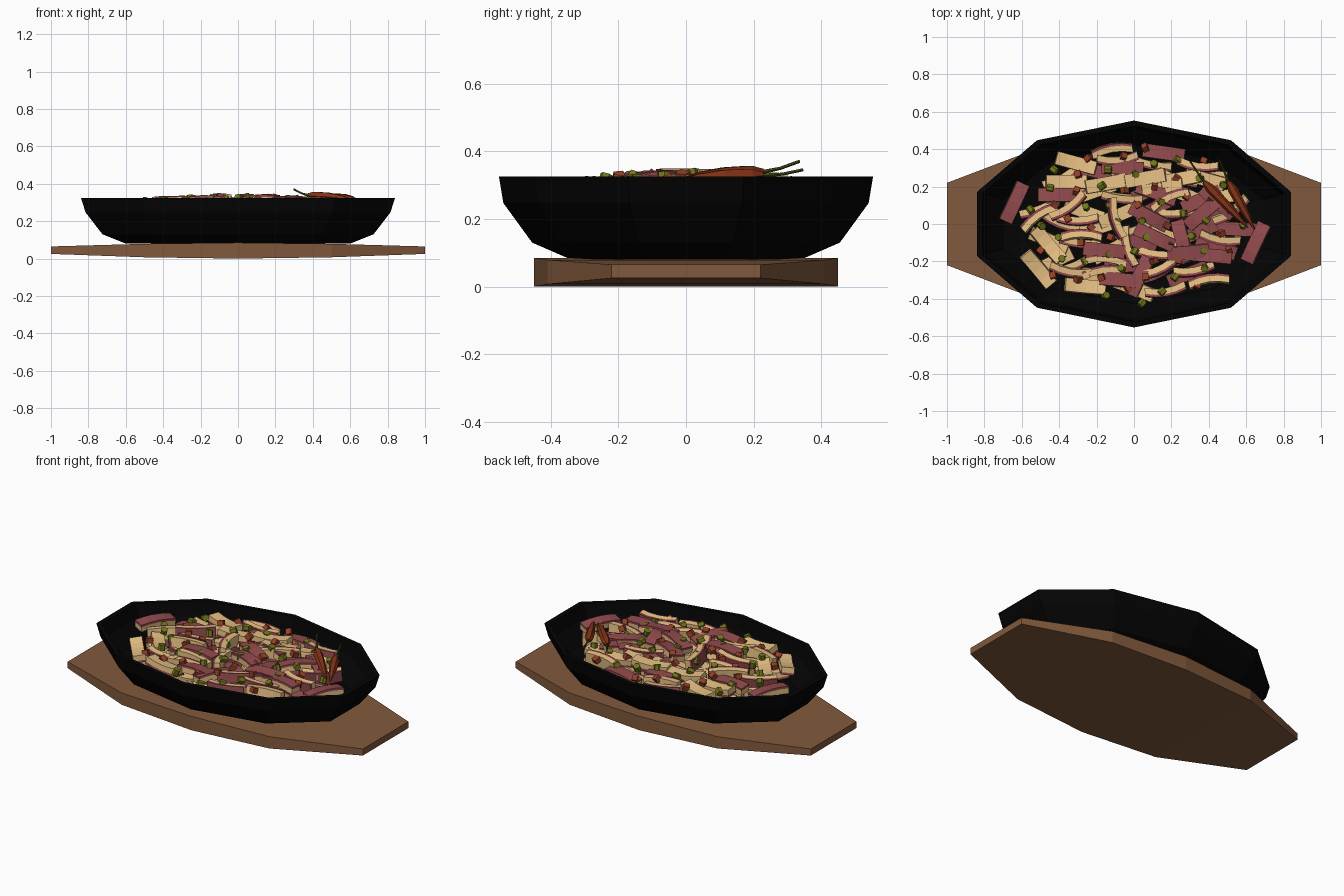
import bpy, bmesh, math, random
from mathutils import Vector, Euler

if "Cube" in bpy.data.objects:
    bpy.data.objects.remove(bpy.data.objects["Cube"])

random.seed(4)


def mat(name, r, g, b):
    m = bpy.data.materials.new(name)
    m.diffuse_color = (r, g, b, 1)
    m.use_nodes = True
    m.node_tree.nodes["Principled BSDF"].inputs["Base Color"].default_value = m.diffuse_color
    return m


WOOD = mat("wood", .22, .10, .045)
IRON = mat("cast_iron", .0012, .0012, .0013)
CREAM = mat("cream", .80, .53, .23)
MEAT = mat("meat", .29, .07, .075)
GREEN = mat("scallion", .16, .18, .01)
RED = mat("pepper", .30, .05, .02)
CHILI = mat("chili", .25, .035, .009)
STEM = mat("stem", .06, .08, .01)


def make_mesh(name, verts, faces, mats, ids=None):
    me = bpy.data.meshes.new(name)
    me.from_pydata([tuple(v) for v in verts], [], faces)
    for m in mats:
        me.materials.append(m)
    for p, i in zip(me.polygons, ids or []):
        p.material_index = i
    bm = bmesh.new()
    bm.from_mesh(me)
    bmesh.ops.recalc_face_normals(bm, faces=bm.faces)
    bm.to_mesh(me)
    bm.free()
    return me


def place(name, me, loc=(0, 0, 0), rot=(0, 0, 0)):
    ob = bpy.data.objects.new(name, me)
    ob.location, ob.rotation_euler = loc, rot
    bpy.context.collection.objects.link(ob)
    return ob


def loft(rings):
    """Skin a list of equal rings and cap both ends."""
    n = len(rings[0])
    verts = [v for r in rings for v in r]
    faces = [(k * n + i, k * n + (i + 1) % n, (k + 1) * n + (i + 1) % n, (k + 1) * n + i)
             for k in range(len(rings) - 1) for i in range(n)]
    faces += [tuple(range(n))[::-1], tuple(range(len(verts) - n, len(verts)))]
    return verts, faces


# wooden board, thinner towards the ends
stations = [(-1, .22, .025, .065), (-.5, .41, .007, .079), (0, .45, .003, .084),
            (.5, .41, .007, .079), (1, .22, .025, .065)]
stations[2] = (0, .45, 0, .085)
place("serving_board", make_mesh("serving_board", *loft(
    [[(x, -y, a), (x, y, a), (x, y, b), (x, -y, b)] for x, y, a, b in stations]), [WOOD]))

# ten-sided iron pan: outside profile up, inside profile down
profile = [(.63, .34, .08), (.762, .455, .13), (.857, .54, .247), (.883, .553, .325),
           (.852, .525, .325), (.825, .508, .25), (.73, .425, .16), (.62, .33, .14)]
ANG = [math.radians(18 + 36 * k) for k in range(10)]
place("pan", make_mesh("pan", *loft(
    [[(rx * math.cos(a), ry * math.sin(a), z) for a in ANG] for rx, ry, z in profile]), [IRON]))


# curved strip with a meat layer over a cream layer
def strip_mesh(name, length, width, bend, segs=4):
    verts, faces, ids = [], [], []
    for i in range(segs + 1):
        t = 2 * i / segs - 1
        for h in (-.022, .009, .022):
            for s in (-1, 1):
                verts.append((t * length / 2 * (1 + h), s * width / 2, h + bend * (.4 - t * t)))
    for i in range(segs):
        a, b = i * 6, i * 6 + 6
        for p, q, m in ((0, 1, 0), (1, 3, 0), (3, 5, 1), (5, 4, 1), (4, 2, 1), (2, 0, 0)):
            faces.append((a + p, a + q, b + q, b + p))
            ids.append(m)
    for e in (0, segs * 6):
        faces += [(e, e + 1, e + 3, e + 2), (e + 2, e + 3, e + 5, e + 4)]
        ids += [0, 1]
    return make_mesh(name, verts, faces, [CREAM, MEAT], ids)


STRIPS = [strip_mesh("strip_curved", .22, .07, .02), strip_mesh("strip_flat", .22, .072, .012)]


def pile_z(x, y):
    return .252 + .05 * max(0, 1 - (x / .74) ** 2 - (y / .46) ** 2)


def strip(x, y, deg, roll, curved, dz=0.0):
    tilt = random.uniform(-.08, .08)
    rot = Euler((math.radians(roll) + random.uniform(-.15, .15), tilt, math.radians(deg)))
    place("pork_strip", STRIPS[0 if curved else 1], (x, y, pile_z(x, y) + dz), rot)


# top layer: meat side up, cream side up, standing on edge
meat_up = [(.16, .38, -8), (-.06, .30, -3), (-.64, .115, 65), (-.40, .155, 0), (.12, .165, -20),
           (.45, .12, -40), (.37, .06, 40), (.08, .04, -28), (.11, -.07, -25), (.65, -.10, 65),
           (.26, -.09, -75), (.41, -.17, -5), (.29, -.15, 5), (-.16, -.14, -5), (-.07, -.30, -5),
           (.03, -.28, 65), (.36, .13, 25)]
cream_up = [(-.31, .325, -15), (.06, .245, 10), (-.36, .225, 0), (-.15, .215, 10), (.25, .24, 10),
            (.38, .24, -15), (.15, .20, 5), (-.46, -.11, -50), (-.51, -.24, -50), (-.26, -.335, -5)]
on_edge = [(-.12, .40, 10), (-.09, .345, 5), (.34, .31, -8), (.19, .14, 25), (-.10, .03, -75),
           (-.03, -.12, -75), (-.51, .04, 35), (-.35, .09, 35), (-.30, .02, 0), (-.28, -.06, 0),
           (.52, .07, 35), (.46, -.08, -10), (-.15, -.19, -5), (.16, -.23, 30), (-.34, -.25, -10),
           (.40, -.30, 8), (.17, -.36, 10), (.32, -.25, 10), (-.17, -.25, 8)]
for p in meat_up:
    strip(*p, 0, False, random.uniform(-.01, .02))
for p in cream_up:
    strip(*p, 180, False, random.uniform(-.015, .015))
for k, p in enumerate(on_edge):
    strip(*p, 90 if k % 3 else -90, True, random.uniform(-.015, .01))

# filling underneath
for k in range(38):
    a, r = k * 2.4, math.sqrt((k + .5) / 38)
    strip(.58 * r * math.cos(a), .35 * r * math.sin(a), random.uniform(-30, 30),
          random.choice((0, 90, 180)), k % 2, -.06)


# six-sided scallion rings and square pepper pieces
def prism_mesh(name, n, r, h, m):
    ring = [(r * math.cos(math.tau * i / n), r * math.sin(math.tau * i / n)) for i in range(n)]
    return make_mesh(name, *loft([[(x, y, z) for x, y in ring] for z in (-h / 2, h / 2)]), [m])


BITS = [("scallion_piece", prism_mesh("scallion_piece", 6, .02, .036, GREEN)),
        ("pepper_piece", prism_mesh("pepper_piece", 4, .024, .03, RED))]
for k in range(64):
    a, r = k * 2.39996 + .5, math.sqrt((k + .5) / 64)
    x, y = .6 * r * math.cos(a), .43 * r * math.sin(a)
    name, me = BITS[(k * 7 // 3) % 2]
    flat = random.choice((0, math.pi / 2))
    place(name, me, (x, y, pile_z(x, y) + .026),
          (flat + random.uniform(-.4, .4), random.uniform(-.4, .4), random.uniform(0, 3)))


# tapered tube along a path, for chilies and stems
def tube(name, path, radii, m, n=6):
    pts = [Vector(p) for p in path]
    q = (pts[-1] - pts[0]).to_track_quat('Z', 'Y')
    rings = [[p + q @ Vector((r * math.cos(math.tau * i / n), r * math.sin(math.tau * i / n), 0))
              for i in range(n)] for p, r in zip(pts, radii)]
    place(name, make_mesh(name, *loft(rings), [m]))


for end, neck, tip in (((.30, .335, .37), (.375, .225, .338), (.61, -.02, .315)),
                       ((.455, .345, .345), (.505, .225, .328), (.645, -.03, .31))):
    e, c, t = Vector(end), Vector(neck), Vector(tip)
    lift = Vector((0, 0, .004))
    tube("chili_stem", [e, e.lerp(c, .5) - lift, c, c.lerp(t, .05)], [.005, .005, .007, .016], STEM)
    tube("chili", [c, c.lerp(t, .15), c.lerp(t, .45) + lift, c.lerp(t, .75) + lift, t],
         [.012, .026, .024, .016, .003], CHILI)
